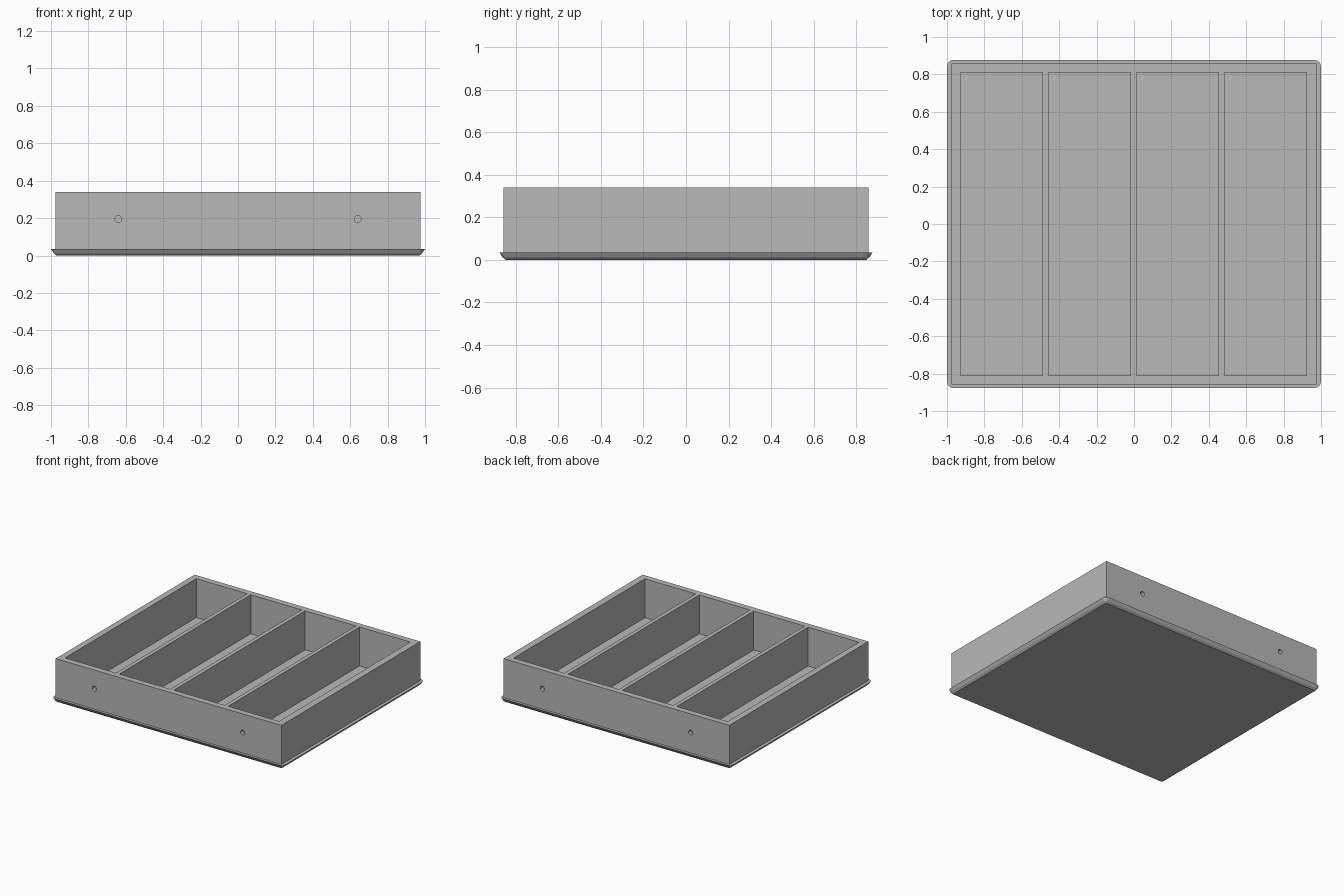
import bpy, bmesh
from math import pi, sin, cos
from mathutils import Matrix, Vector

if "Cube" in bpy.data.objects:
    bpy.data.objects.remove(bpy.data.objects["Cube"], do_unlink=True)

grey = bpy.data.materials.new("plain_grey")
grey.use_nodes = True
colour = (0.48, 0.48, 0.48, 1)
grey.diffuse_color = colour
grey.node_tree.nodes["Principled BSDF"].inputs["Base Color"].default_value = colour


def make_object(name, bm):
    bmesh.ops.recalc_face_normals(bm, faces=bm.faces)
    mesh = bpy.data.meshes.new(name)
    bm.to_mesh(mesh)
    bm.free()
    mesh.materials.append(grey)
    obj = bpy.data.objects.new(name, mesh)
    bpy.context.collection.objects.link(obj)
    return obj


def add_box(bm, low, high):
    low, high = Vector(low), Vector(high)
    matrix = Matrix.Translation((low + high) / 2) @ Matrix.Diagonal((*(high - low), 1))
    bmesh.ops.create_cube(bm, size=1, matrix=matrix)


def rounded_ring(bm, half_x, half_y, radius, z, steps=4):
    """Rectangle outline with rounded corners."""
    ring = []
    for corner, (sx, sy) in enumerate([(1, 1), (-1, 1), (-1, -1), (1, -1)]):
        for i in range(steps + 1):
            a = (corner + i / steps) * pi / 2
            ring.append(bm.verts.new((sx * (half_x - radius) + radius * cos(a),
                                      sy * (half_y - radius) + radius * sin(a), z)))
    return ring


# Base plate: flared lip with a bevelled underside
bm = bmesh.new()
rings = [rounded_ring(bm, 1 - inset, 0.877 - inset, 0.036 - inset, z)
         for inset, z in [(0.03, 0), (0.015, 0.012), (0, 0.035)]]
for lower, upper in zip(rings, rings[1:]):
    for i in range(len(lower)):
        j = (i + 1) % len(lower)
        bm.faces.new((lower[i], lower[j], upper[j], upper[i]))
bm.faces.new(rings[0])
bm.faces.new(rings[-1])
base_plate = make_object("base_plate", bm)

# Tray body: solid block to be hollowed
bm = bmesh.new()
add_box(bm, (-0.975, -0.857, 0.02), (0.975, 0.857, 0.34))
tray_body = make_object("tray_body", bm)

# Cutters: four compartments, and two blind holes in the front and back walls
bm = bmesh.new()
for i in range(4):
    x = -0.927 + i * 0.47
    add_box(bm, (x, -0.81, 0.036), (x + 0.439, 0.81, 0.5))
for x in (-0.64, 0.64):
    for side in (-1, 1):
        matrix = Matrix.Translation((x, side * 0.857, 0.195)) @ Matrix.Rotation(pi / 2, 4, "X")
        bmesh.ops.create_cone(bm, cap_ends=True, segments=20, radius1=0.018,
                              radius2=0.018, depth=0.06, matrix=matrix)
cutter = make_object("compartment_cutter", bm)
cutter.hide_render = True

cut = tray_body.modifiers.new("compartments", "BOOLEAN")
cut.operation = "DIFFERENCE"
cut.solver = "EXACT"
cut.object = cutter
bpy.context.view_layer.objects.active = tray_body
bpy.ops.object.modifier_apply(modifier=cut.name)
bpy.data.objects.remove(cutter, do_unlink=True)
